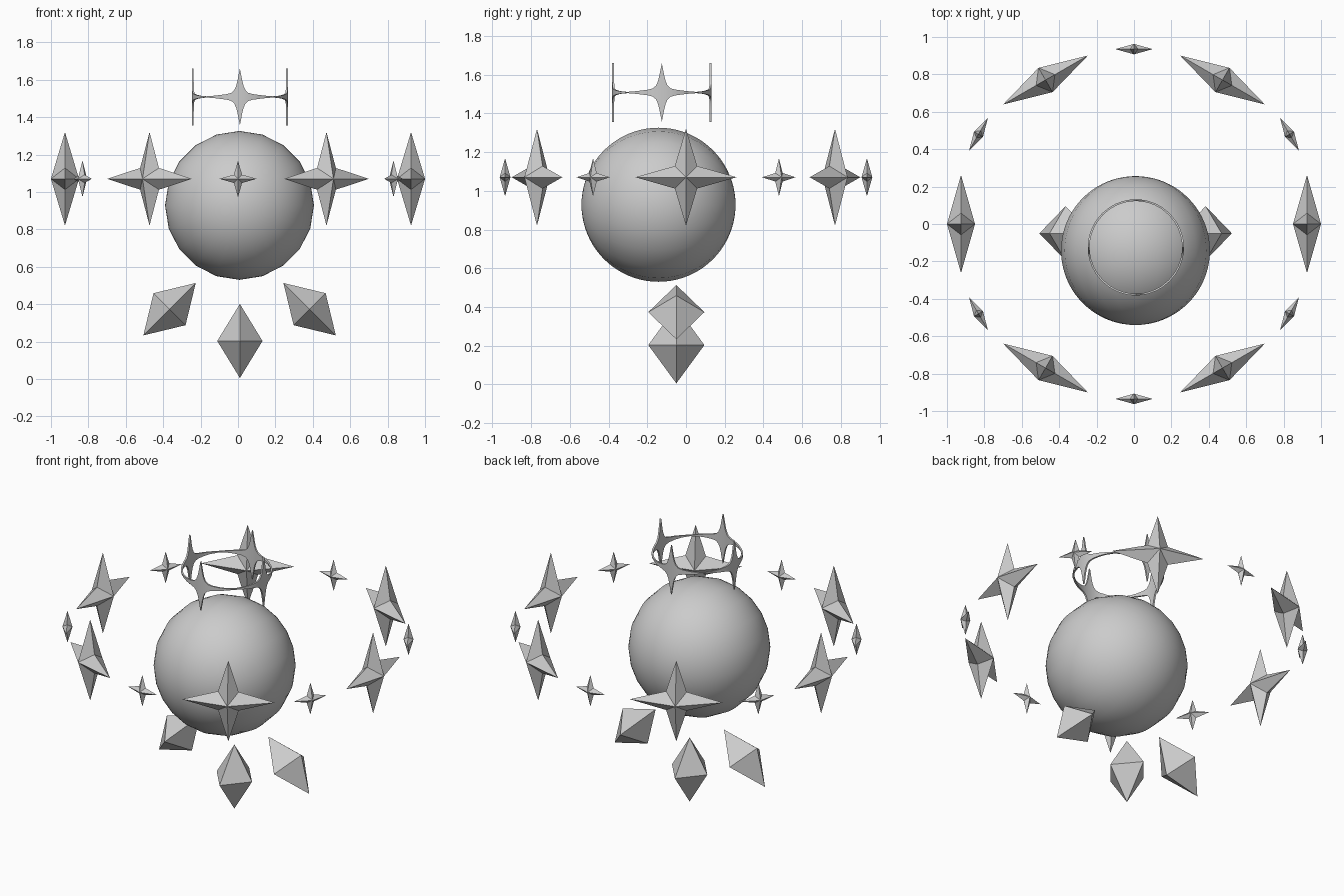
import bpy, bmesh, math
from mathutils import Matrix, Vector

if "Cube" in bpy.data.objects:
    bpy.data.objects.remove(bpy.data.objects["Cube"])

grey = bpy.data.materials.new("plain_grey")
grey.diffuse_color = (0.6, 0.6, 0.6, 1)
grey.use_nodes = True
grey.node_tree.nodes["Principled BSDF"].inputs["Base Color"].default_value = grey.diffuse_color


def add_object(name, bm, matrix=Matrix(), smooth=False):
    bmesh.ops.recalc_face_normals(bm, faces=bm.faces)
    mesh = bpy.data.meshes.new(name)
    bm.to_mesh(mesh)
    bm.free()
    mesh.materials.append(grey)
    if smooth:
        mesh.shade_smooth()
        mesh.set_sharp_from_angle(angle=math.radians(40))
    obj = bpy.data.objects.new(name, mesh)
    obj.matrix_world = matrix
    bpy.context.collection.objects.link(obj)


def bipyramid(rim, depth):
    """Closed outline in local XZ with a point on each side along Y."""
    bm = bmesh.new()
    ring = [bm.verts.new((x, 0, z)) for x, z in rim]
    tips = [bm.verts.new((0, s * depth, 0)) for s in (-1, 1)]
    for i, v in enumerate(ring):
        for t in tips:
            bm.faces.new((v, ring[(i + 1) % len(ring)], t))
    return bm


def star(name, x, y, half_w, half_h, inner, depth, turn):
    rim = []
    for i in range(4):
        a = i * math.pi / 2
        rim.append((half_w * math.cos(a), half_h * math.sin(a)))
        b = a + math.pi / 4
        rim.append((inner * math.copysign(1, math.cos(b)),
                    inner * math.copysign(1, math.sin(b))))
    place = Matrix.Translation((x, y, 1.07)) @ Matrix.Rotation(turn, 4, 'Z')
    add_object(name, bipyramid(rim, depth), place)


# Central ball, poles facing front and back
bm = bmesh.new()
bmesh.ops.create_uvsphere(bm, u_segments=20, v_segments=40, radius=0.398)
add_object("ball", bm, Matrix.Translation((0.008, -0.142, 0.928))
           @ Matrix.Rotation(math.pi / 2, 4, 'X'), smooth=True)

# Ring of alternating large and small four-pointed stars
for i in range(12):
    a = math.radians(30 * i)
    turn = a + math.pi / 2
    if i % 2 == 0:
        r = 0.925 if i % 6 == 0 else 0.905
        if i % 6 == 0:
            x, y = r * math.cos(a), 0
        else:
            x = math.copysign(0.473, math.cos(a))
            y = math.copysign(0.77, math.sin(a))
        star("large_star", x, y, 0.262, 0.25, 0.058, 0.075, turn)
    else:
        r = 0.935 if i % 6 == 3 else 0.96
        star("small_star", r * math.cos(a), r * math.sin(a),
             0.1, 0.098, 0.022, 0.028, turn)

# Three hanging crystals
for x, z, tilt in ((0.01, 0.203, 0), (0.383, 0.373, 45), (-0.366, 0.373, -45)):
    rim = [(0.121, 0), (0, 0.198), (-0.121, 0), (0, -0.198)]
    # positive turn about Y leans the top toward +x, so outer crystals lean inward
    place = (Matrix.Translation((x, -0.05, z))
             @ Matrix.Rotation(math.radians(-tilt), 4, 'Y'))
    add_object("crystal", bipyramid(rim, 0.145), place)

# Halo band whose height swells into four concave-sided stars
R_OUT, R_IN = 0.257, 0.247
profile = [(0, 0.152), (0.006, 0.122), (0.013, 0.085), (0.02, 0.058),
           (0.03, 0.036), (0.045, 0.022), (0.07, 0.015), (0.11, 0.010),
           (0.15, 0.006), (R_OUT * math.pi / 4, 0.003)]
half = [(s / R_OUT, h) for s, h in profile]
stations = []
for q in range(4):
    base = q * math.pi / 2
    stations += [(base - a, h) for a, h in reversed(half[1:])]
    stations += [(base + a, h) for a, h in half[:-1]]
bm = bmesh.new()
loops = []
for a, h in stations:
    d = Vector((math.cos(a), math.sin(a), 0))
    loops.append([bm.verts.new(d * r + Vector((0, 0, z)))
                  for r, z in ((R_IN, -h), (R_OUT, -h), (R_OUT, h), (R_IN, h))])
for i, lo in enumerate(loops):
    nx = loops[(i + 1) % len(loops)]
    for j in range(4):
        k = (j + 1) % 4
        bm.faces.new((lo[j], lo[k], nx[k], nx[j]))
add_object("halo", bm, Matrix.Translation((0.01, -0.125, 1.508)), smooth=True)
